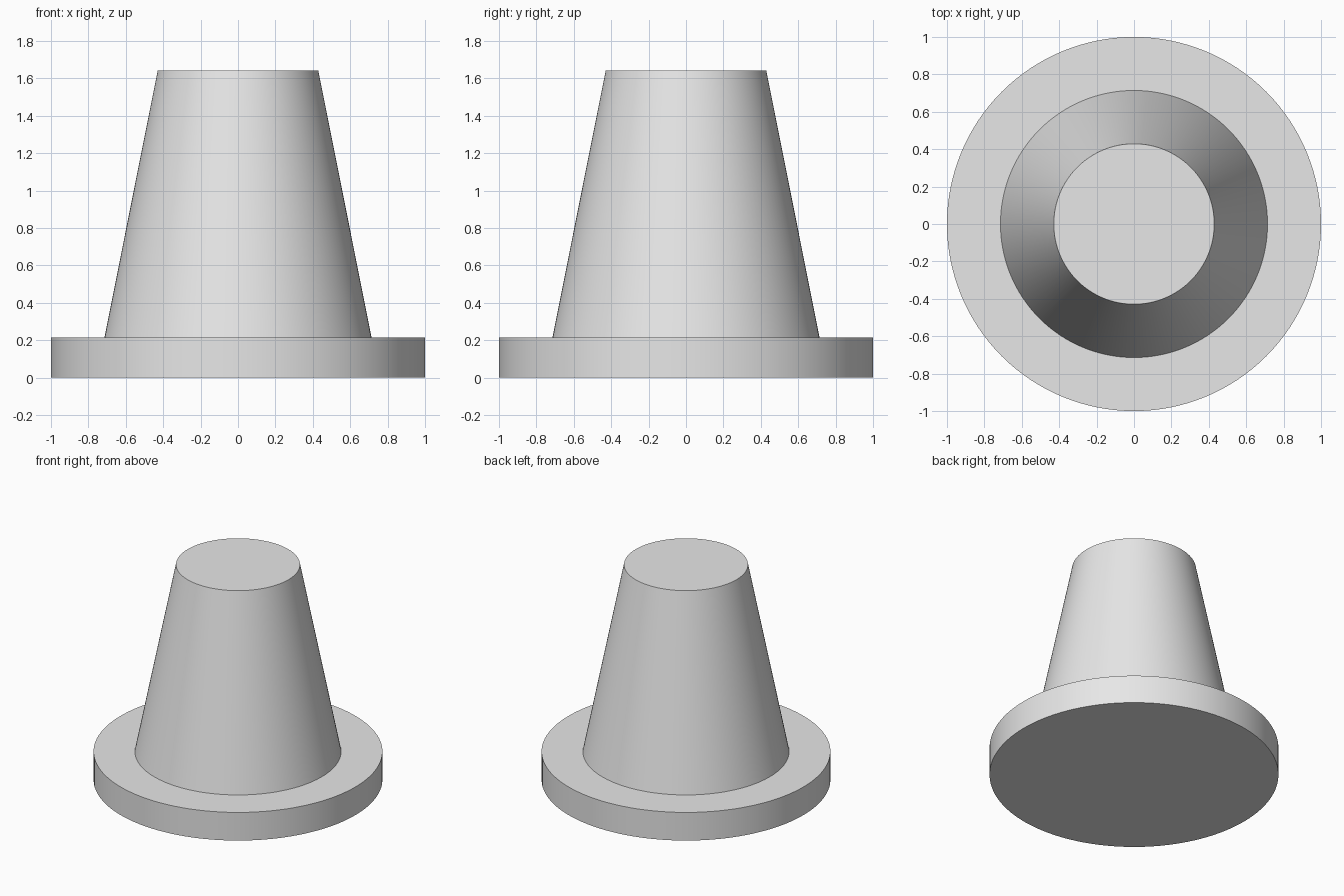
import bpy
import bmesh
import math

cube = bpy.data.objects.get("Cube")
if cube:
    bpy.data.objects.remove(cube, do_unlink=True)

# One plain grey material
grey = bpy.data.materials.new("light_grey")
grey.use_nodes = True
colour = (0.8, 0.8, 0.8, 1.0)
grey.diffuse_color = colour
grey.node_tree.nodes["Principled BSDF"].inputs["Base Color"].default_value = colour

SEGMENTS = 128
BASE_RADIUS = 1.0
BASE_HEIGHT = 0.215
CONE_BOTTOM = 0.714
CONE_TOP = 0.429
TOTAL_HEIGHT = 1.643


def lathe(name, profile):
    """Spin a (radius, height) profile around z into a closed solid."""
    bm = bmesh.new()
    verts = [bm.verts.new((r, 0, z)) for r, z in profile]
    edges = [bm.edges.new(pair) for pair in zip(verts, verts[1:])]
    bmesh.ops.spin(bm, geom=verts + edges, cent=(0, 0, 0), axis=(0, 0, 1),
                   angle=math.tau, steps=SEGMENTS, use_duplicate=False)
    bmesh.ops.remove_doubles(bm, verts=bm.verts, dist=0.0001)
    bmesh.ops.recalc_face_normals(bm, faces=bm.faces)
    mesh = bpy.data.meshes.new(name)
    bm.to_mesh(mesh)
    bm.free()
    mesh.materials.append(grey)
    obj = bpy.data.objects.new(name, mesh)
    bpy.context.collection.objects.link(obj)
    bpy.ops.object.select_all(action="DESELECT")
    obj.select_set(True)
    bpy.context.view_layer.objects.active = obj
    bpy.ops.object.shade_smooth_by_angle(angle=math.radians(30))
    return obj


# Flat round flange and tapered body, joined as one stepped profile
lathe("flanged_cone", [
    (0, 0),
    (BASE_RADIUS, 0),
    (BASE_RADIUS, BASE_HEIGHT),
    (CONE_BOTTOM, BASE_HEIGHT),
    (CONE_TOP, TOTAL_HEIGHT),
    (0, TOTAL_HEIGHT),
])
